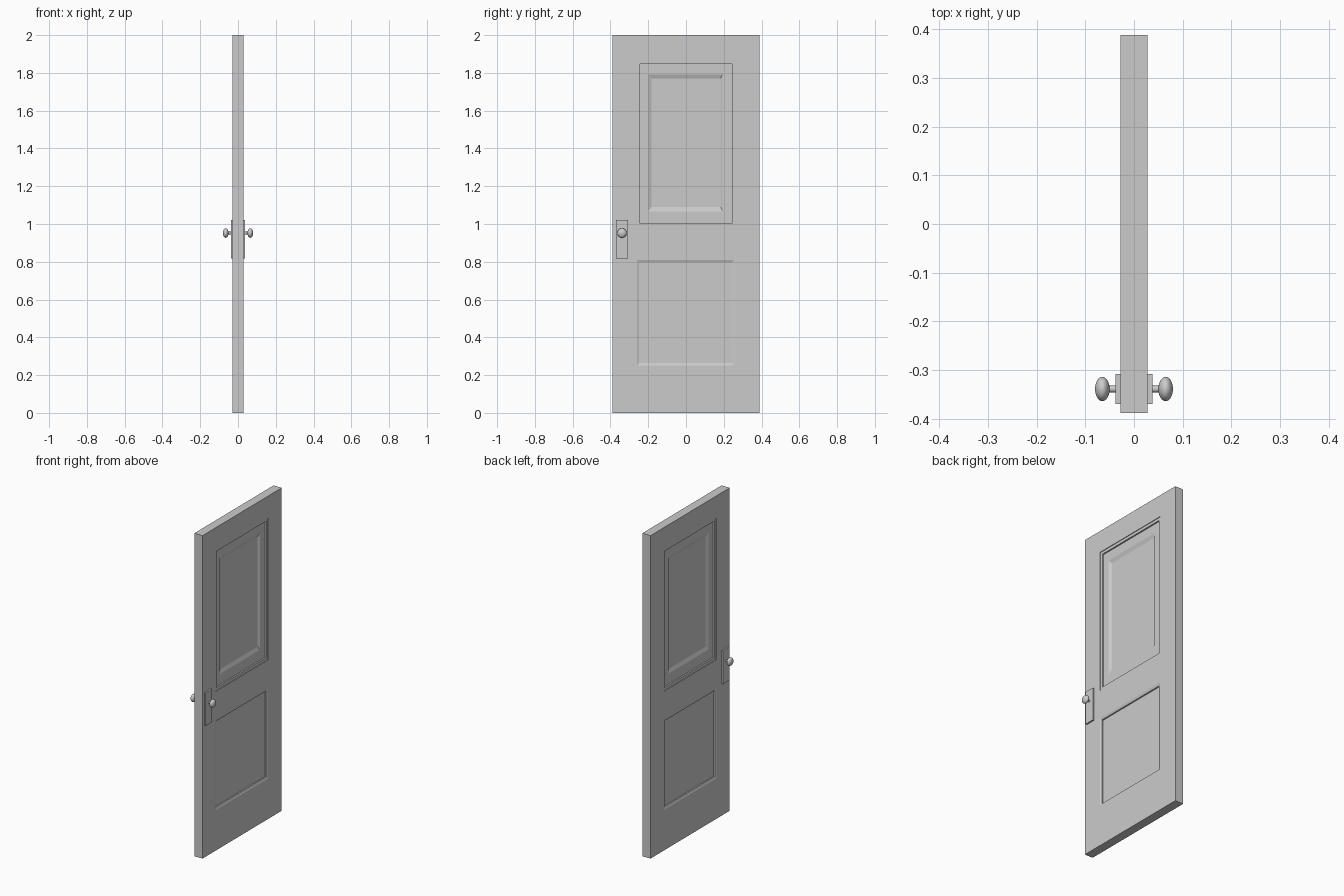
import bpy, bmesh, math
from mathutils import Matrix

cube = bpy.data.objects.get("Cube")
if cube:
    bpy.data.objects.remove(cube, do_unlink=True)

GREY = (0.6, 0.6, 0.6, 1.0)
mat = bpy.data.materials.new("light grey")
mat.use_nodes = True
mat.diffuse_color = GREY
mat.node_tree.nodes["Principled BSDF"].inputs["Base Color"].default_value = GREY

HALF_T, HALF_W, HEIGHT = 0.028, 0.388, 2.0


def finish(bm, name, smooth=False):
    """Turn a +x half into an object mirrored to both faces of the door."""
    bmesh.ops.recalc_face_normals(bm, faces=bm.faces)
    mesh = bpy.data.meshes.new(name)
    bm.to_mesh(mesh)
    bm.free()
    mesh.materials.append(mat)
    obj = bpy.data.objects.new(name, mesh)
    bpy.context.collection.objects.link(obj)
    if smooth:
        bpy.ops.object.select_all(action='DESELECT')
        obj.select_set(True)
        bpy.context.view_layer.objects.active = obj
        bpy.ops.object.shade_smooth_by_angle(angle=math.radians(40))
    mirror = obj.modifiers.new("both_faces", 'MIRROR')
    mirror.use_axis[0] = True
    return obj


# Door leaf: front grid with two openings, filled by nested moulding rings
bm = bmesh.new()
ys = [-HALF_W, -0.26, 0.256, HALF_W]
zs = [0, 0.25, 0.81, 0.985, 1.865, HEIGHT]
grid = [[bm.verts.new((HALF_T, y, z)) for y in ys] for z in zs]


def cell(row, col):
    return [grid[row][col], grid[row][col + 1],
            grid[row + 1][col + 1], grid[row + 1][col]]


for row in range(len(zs) - 1):
    for col in range(len(ys) - 1):
        if not (col == 1 and row in (1, 3)):
            bm.faces.new(cell(row, col))


def sink_panel(corners, rings):
    """Step inwards through rings of (y0, y1, z0, z1, depth), then cap."""
    for y0, y1, z0, z1, depth in rings:
        x = HALF_T - depth
        inner = [bm.verts.new((x, y, z))
                 for y, z in ((y0, z0), (y1, z0), (y1, z1), (y0, z1))]
        for i in range(4):
            j = (i + 1) % 4
            bm.faces.new((corners[i], corners[j], inner[j], inner[i]))
        corners = inner
    bm.faces.new(corners)


# Lower panel: sloped moulding, then a square step
sink_panel(cell(1, 1), [
    (-0.249, 0.241, 0.264, 0.796, 0.005),
    (-0.249, 0.241, 0.264, 0.796, 0.013),
])
# Upper panel: ledge, square step, flat border and sloped sunk field
sink_panel(cell(3, 1), [
    (-0.26, 0.256, 0.985, 1.865, 0.004),
    (-0.243, 0.243, 1.003, 1.848, 0.004),
    (-0.243, 0.243, 1.003, 1.848, 0.013),
    (-0.2, 0.194, 1.067, 1.792, 0.013),
    (-0.182, 0.182, 1.09, 1.77, 0.021),
])

# Door edges back to the middle plane
rim = [e for e in bm.edges if e.is_boundary]
ext = bmesh.ops.extrude_edge_only(bm, edges=rim)["geom"]
for v in ext:
    if isinstance(v, bmesh.types.BMVert):
        v.co.x = 0
finish(bm, "door_leaf")

# Backplates
bm = bmesh.new()
bmesh.ops.create_cube(bm, size=1, matrix=Matrix.Translation((0.031, -0.339, 0.92))
                      @ Matrix.Diagonal((0.014, 0.062, 0.204, 1)))
finish(bm, "handle_backplates")

# Knobs: stem
bm = bmesh.new()
axis = Matrix.Translation((0.046, -0.339, 0.952)) @ Matrix.Rotation(math.pi / 2, 4, 'Y')
bmesh.ops.create_cone(bm, cap_ends=True, segments=24, radius1=0.007,
                      radius2=0.007, depth=0.024, matrix=axis)
finish(bm, "knob_stems", True)

# Knobs: flattened ball
bm = bmesh.new()
axis = Matrix.Translation((0.065, -0.339, 0.952)) @ Matrix.Rotation(math.pi / 2, 4, 'Y')
bmesh.ops.create_uvsphere(bm, u_segments=32, v_segments=16, radius=1,
                          matrix=axis @ Matrix.Diagonal((0.025, 0.025, 0.015, 1)))
finish(bm, "door_knobs", True)
